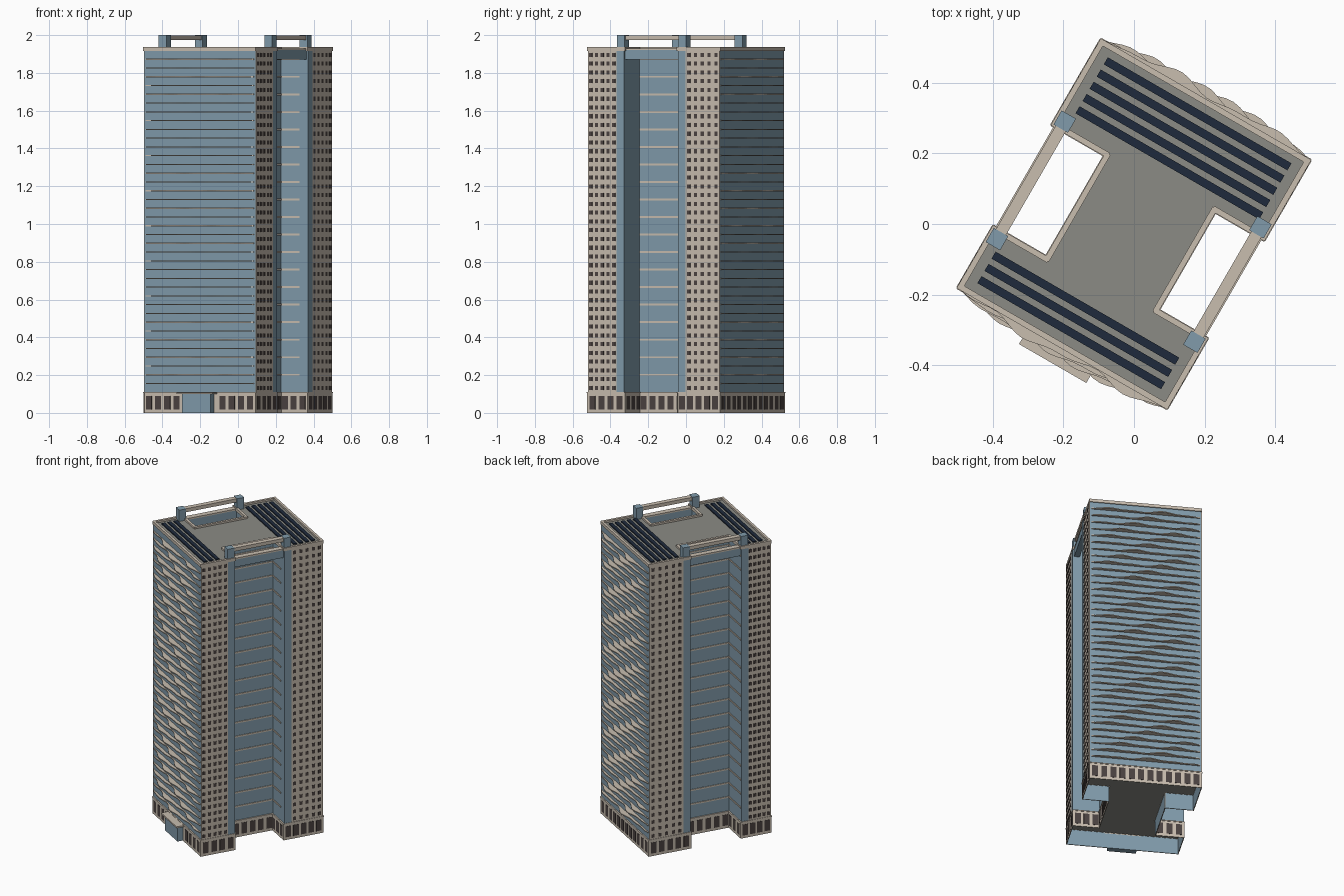
import bpy, bmesh, math
from mathutils import Vector

if "Cube" in bpy.data.objects:
    bpy.data.objects.remove(bpy.data.objects["Cube"])

TURN = math.radians(-30)
FLOOR, BASE, ROOF = 0.0464, 0.109, 1.925


def material(name, rgb):
    m = bpy.data.materials.new(name)
    m.diffuse_color = (*rgb, 1)
    m.use_nodes = True
    m.node_tree.nodes["Principled BSDF"].inputs["Base Color"].default_value = m.diffuse_color
    return m


TAN = material("tan stone", (0.58, 0.51, 0.43))
BLUE = material("blue glass", (0.22, 0.33, 0.41))
GREY = material("roof grey", (0.26, 0.26, 0.235))
NAVY = material("solar navy", (0.013, 0.023, 0.045))
DARK = material("dark window", (0.07, 0.055, 0.052))

# H-shaped plan, counter-clockwise
PLAN = [Vector(p) for p in (
    (-.338, -.402), (.338, -.402), (.338, -.18), (.178, -.18),
    (.178, .148), (.338, .148), (.338, .402), (-.338, .402),
    (-.338, .13), (-.165, .13), (-.165, -.208), (-.338, -.208))]


def finish(name, bm, *mats):
    me = bpy.data.meshes.new(name)
    bm.to_mesh(me)
    bm.free()
    for m in mats:
        me.materials.append(m)
    ob = bpy.data.objects.new(name, me)
    ob.rotation_euler.z = TURN
    bpy.context.collection.objects.link(ob)
    return ob


def box(bm, x0, x1, y0, y1, z0, z1):
    made = bmesh.ops.create_cube(bm, size=1)["verts"]
    for v in made:
        v.co = (x1 if v.co.x > 0 else x0, y1 if v.co.y > 0 else y0,
                z1 if v.co.z > 0 else z0)


def edge(i):
    p, q = PLAN[i], PLAN[(i + 1) % len(PLAN)]
    d = (q - p).normalized()
    return p, d, Vector((d.y, -d.x)), (q - p).length


def panel(bm, i, s0, s1, z0, z1, t0, t1):
    """Box lying along plan edge i, from depth t0 to t1 outwards."""
    p, d, n, _ = edge(i)
    a, b = p + d * s0 + n * t0, p + d * s1 + n * t1
    box(bm, min(a.x, b.x), max(a.x, b.x), min(a.y, b.y), max(a.y, b.y), z0, z1)


# Glass tower, open underneath with a ceiling above the base
bm = bmesh.new()
rings = [[bm.verts.new((p.x, p.y, z)) for p in PLAN] for z in (0, .105, ROOF)]
for lo, hi in zip(rings, rings[1:]):
    for i in range(len(PLAN)):
        j = (i + 1) % len(PLAN)
        bm.faces.new((lo[i], lo[j], hi[j], hi[i]))
for ring in (rings[1][::-1], rings[2]):
    bm.faces.new(ring).material_index = 1
finish("tower_body", bm, BLUE, GREY)

# Stone base, ledge, parapet and base windows around the plan
base, ledge, parapet, glass = (bmesh.new() for _ in range(4))
for i in range(len(PLAN)):
    length = edge(i)[3]
    e = 0.005
    convex_fix = 0 if i in (3, 9) else e
    panel(base, i, 0, length + (0 if i in (2, 3, 8, 9) else e), 0, .105, 0.0005, e)
    panel(ledge, i, -convex_fix, length + convex_fix, .104, .111, -.002, .008)
    panel(parapet, i, -.006, length + .006, 1.917, 1.937, -.010, .006)
    n = max(2, round(length / .055))
    step = length / n
    for k in range(n):
        s = (k + .5) * step
        if i == 0 and abs(s - length / 2) < .12:
            continue
        panel(glass, i, s - .018, s + .018, .018, .09, .004, .0065)
finish("base_cladding", base, TAN)
finish("base_ledge", ledge, TAN)
finish("roof_parapet", parapet, TAN)
finish("base_windows", glass, DARK)

# Stone side walls with a grid of small windows
clad, wins = bmesh.new(), bmesh.new()
for i, pillar_first in ((1, False), (5, True), (7, False), (11, True)):
    length = edge(i)[3]
    s0, s1 = (.046, length) if pillar_first else (0, length - .046)
    panel(clad, i, s0, s1, .105, 1.92, .0005, .005)
    step = (s1 - s0) / 5
    for row in range(39):
        z = BASE + (row + .5) * FLOOR
        for c in range(5):
            s = s0 + (c + .5) * step
            panel(wins, i, s - .0095, s + .0095, z - .011, z + .011, .004, .0065)
finish("side_walls", clad, TAN)
finish("side_windows", wins, DARK)

# Floor bands inside the recesses
bm = bmesh.new()
for i in (3, 4, 9, 10):
    for k in range(2, 39, 2):
        z = BASE + k * FLOOR
        panel(bm, i, 0, edge(i)[3] - (.046 if i == 4 else 0), z - .005, z + .005, 0, .004)
finish("recess_bands", bm, TAN)

# Wavy balcony slabs on front and back
bm = bmesh.new()
N, HALF = 28, .33
for side in (-1, 1):
    for k in range(1, 39):
        z = BASE + k * FLOOR
        phase = (k % 4) * math.pi / 2 + (0.6 if side > 0 else 0)
        cols = []
        for j in range(N + 1):
            u = -HALF + 2 * HALF * j / N
            fade = 1 - abs(u / HALF) ** 4
            d = .006 + fade * (.016 + .011 * math.sin(u * 19 + phase)
                               + .006 * math.sin(u * 37 - 2 * phase))
            cols.append([bm.verts.new((u, side * y, h)) for y, h in (
                (.400, z - .003), (.402 + d, z - .003),
                (.402 + d, z + .003), (.400, z + .003))])
        for a, b in zip(cols, cols[1:]):
            for m in range(4):
                bm.faces.new((a[m], a[(m + 1) % 4], b[(m + 1) % 4], b[m]))
        bm.faces.new(cols[0])
        bm.faces.new(cols[-1][::-1])
bmesh.ops.recalc_face_normals(bm, faces=bm.faces)
finish("balcony_slabs", bm, TAN)

# Corner pillars, top beams and lintels over each recess
pillars, beams, lintels = bmesh.new(), bmesh.new(), bmesh.new()
for side, lo, hi in ((1, -.18, .148), (-1, -.208, .13)):
    def span(a, b):
        return sorted((side * a, side * b))
    for y in (lo - .046, hi):
        box(pillars, *span(.291, .3425), y, y + .046, .106, 1.93)
        box(pillars, *span(.291, .338), y, y + .046, 1.92, 2.0)
    box(beams, *span(.298, .331), lo, hi, 1.974, 1.997)
    box(beams, *span(.298, .335), lo, hi, 1.92, 1.93)
    box(lintels, *span(.300, .333), lo, hi, 1.87, 1.92)
finish("corner_pillars", pillars, BLUE)
finish("top_beams", beams, TAN)
finish("recess_lintels", lintels, BLUE)

# Rows of solar panels on the roof
bm = bmesh.new()
for y in (.36, .32, .28, .24, .20, -.275, -.315, -.355):
    box(bm, -.3, .3, y - .0115, y + .0115, ROOF - .002, ROOF + .007)
finish("solar_panels", bm, NAVY)

# Entrance lobby and canopy
bm = bmesh.new()
box(bm, -.088, .088, -.442, -.402, 0, .099)
finish("entrance_lobby", bm, BLUE)
bm = bmesh.new()
box(bm, -.112, .108, -.457, -.402, .099, .109)
finish("entrance_canopy", bm, TAN)
